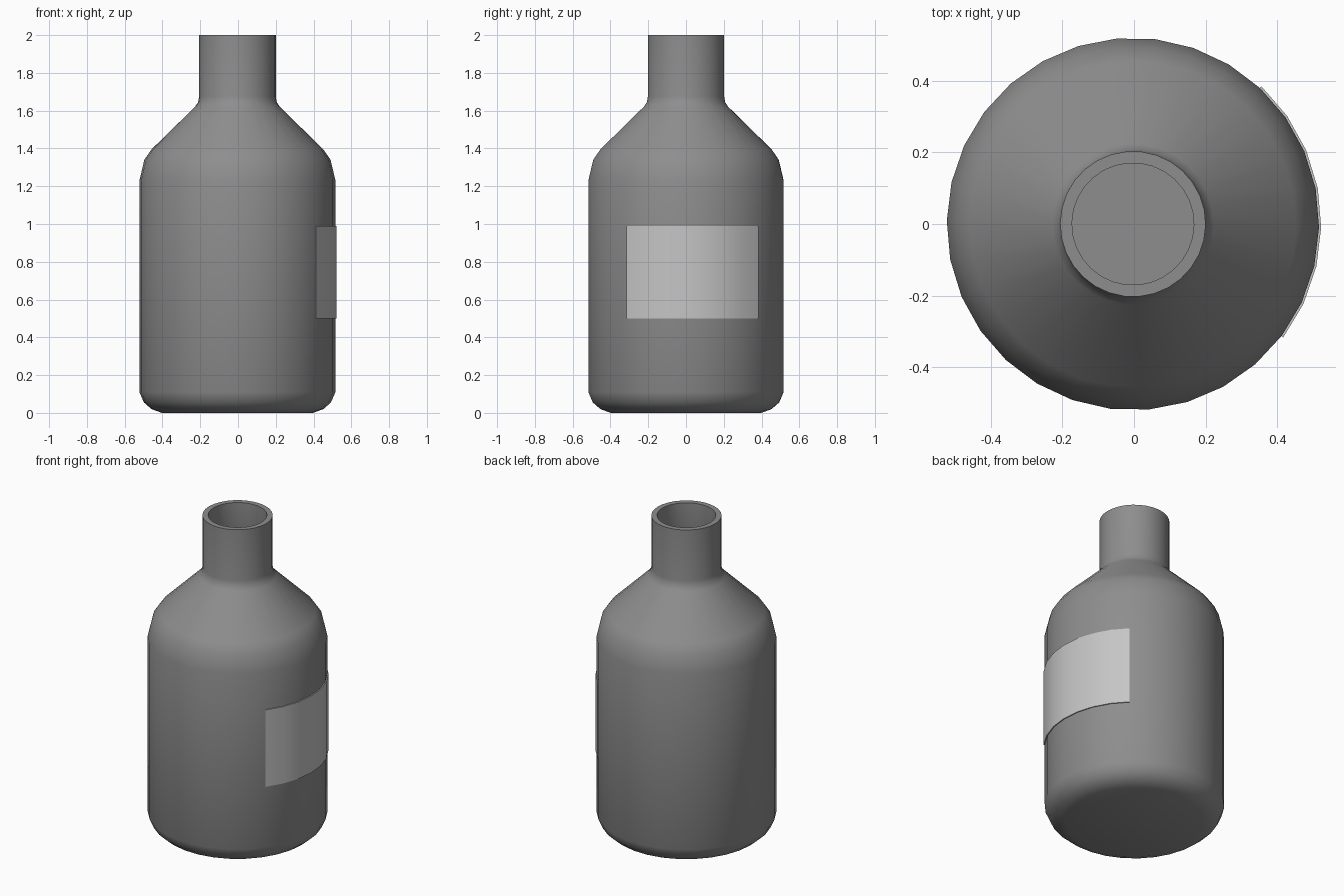
import bpy, bmesh, math

cube = bpy.data.objects.get("Cube")
if cube:
    bpy.data.objects.remove(cube, do_unlink=True)

SIDES = 30
STEP = 2 * math.pi / SIDES
TURN = math.radians(-1)
SHIFT = -0.003


def material(name, value):
    mat = bpy.data.materials.new(name)
    mat.use_nodes = True
    colour = (value, value, value, 1)
    mat.diffuse_color = colour
    bsdf = next(n for n in mat.node_tree.nodes if n.type == "BSDF_PRINCIPLED")
    bsdf.inputs["Base Color"].default_value = colour
    bsdf.inputs["Roughness"].default_value = 0.6
    return mat


def ring(bm, r, z, first, count):
    return [bm.verts.new((r * math.cos(TURN + i * STEP) + SHIFT,
                          r * math.sin(TURN + i * STEP), z))
            for i in range(first, first + count)]


def finish(bm, name, mat):
    bmesh.ops.recalc_face_normals(bm, faces=bm.faces)
    mesh = bpy.data.meshes.new(name)
    bm.to_mesh(mesh)
    bm.free()
    mesh.materials.append(mat)
    obj = bpy.data.objects.new(name, mesh)
    bpy.context.collection.objects.link(obj)
    bpy.ops.object.select_all(action="DESELECT")
    obj.select_set(True)
    bpy.context.view_layer.objects.active = obj
    bpy.ops.object.shade_smooth_by_angle(angle=math.radians(40))


# Bottle: outer wall upward, over the rim, then the inner wall downward
outer = [(0.40, 0), (0.455, 0.02), (0.495, 0.055), (0.519, 0.11),
         (0.519, 1.23), (0.493, 1.34), (0.455, 1.395), (0.225, 1.62),
         (0.208, 1.645), (0.203, 1.675), (0.203, 2)]
inner = [(0.17, 2), (0.17, 1.66), (0.20, 1.60), (0.43, 1.37),
         (0.484, 1.22), (0.484, 0.11), (0.40, 0.035)]
bm = bmesh.new()
rings = [ring(bm, r, z, 0, SIDES) for r, z in outer + inner]
for low, high in zip(rings, rings[1:]):
    for i in range(SIDES):
        j = (i + 1) % SIDES
        bm.faces.new((low[i], low[j], high[j], high[i]))
bm.faces.new(rings[0][::-1])
bm.faces.new(rings[-1])
finish(bm, "bottle", material("dark grey", 0.27))

# Label: thin curved plate wrapped over seven of the wall's sides
bm = bmesh.new()
section = [(0.519, 0.5), (0.525, 0.5), (0.525, 0.99), (0.519, 0.99)]
cols = [ring(bm, r, z, -3, 8) for r, z in section]
for k in range(4):
    a, b = cols[k], cols[(k + 1) % 4]
    for i in range(7):
        bm.faces.new((a[i], a[i + 1], b[i + 1], b[i]))
for end in (0, -1):
    bm.faces.new([c[end] for c in cols])
finish(bm, "label", material("light grey", 0.56))
